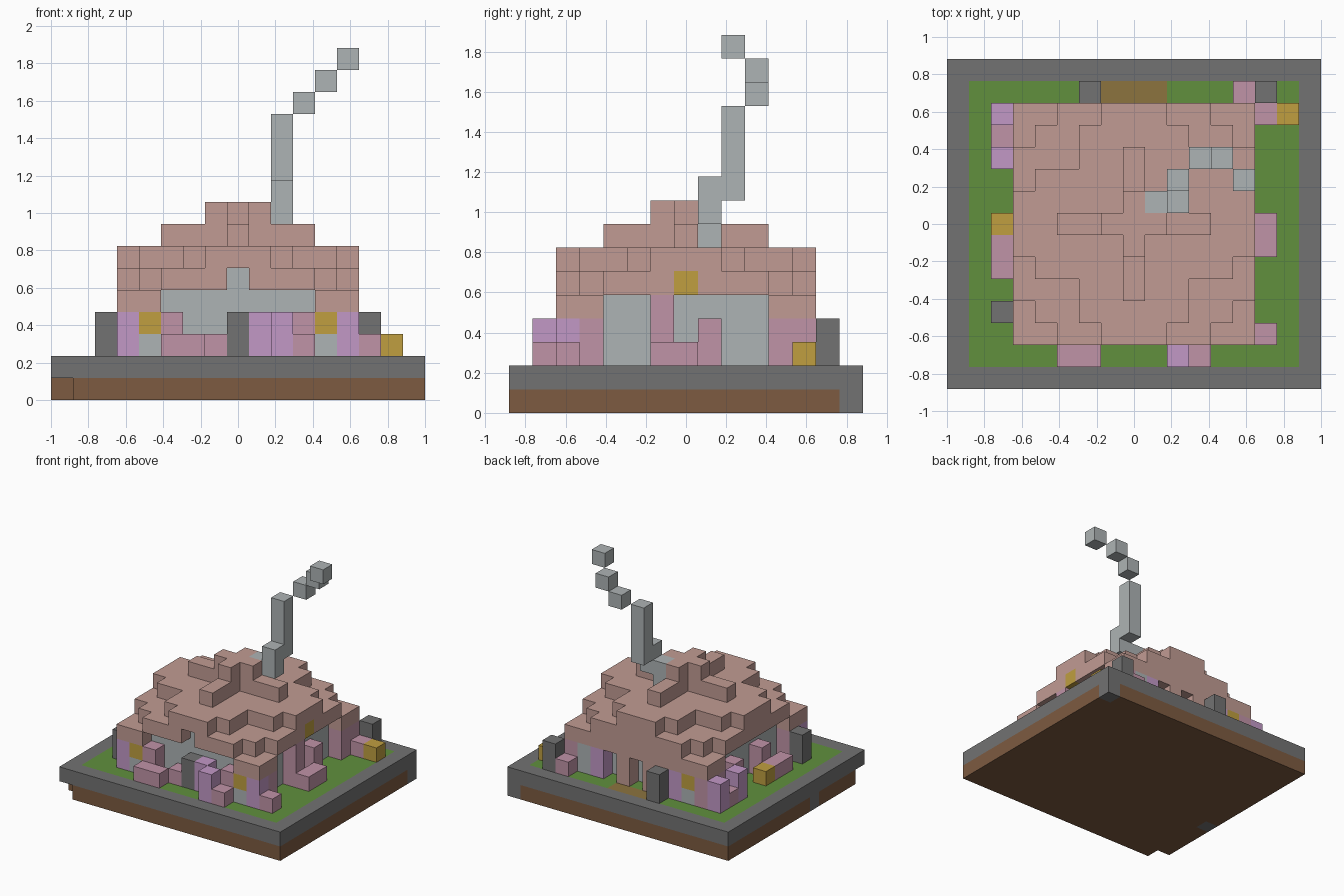
import bpy
import bmesh
from mathutils import Vector

cube = bpy.data.objects.get("Cube")
if cube:
    bpy.data.objects.remove(cube, do_unlink=True)

UNIT = 2 / 17  # edge length of one block


def make_material(name, rgb):
    color = [(c / 255) ** 2.2 for c in rgb] + [1]
    mat = bpy.data.materials.new(name)
    mat.use_nodes = True
    mat.diffuse_color = color
    bsdf = mat.node_tree.nodes["Principled BSDF"]
    bsdf.inputs["Base Color"].default_value = color
    bsdf.inputs["Roughness"].default_value = 0.9
    return mat


STONE = make_material("dark stone", (114, 114, 114))
SOIL = make_material("brown soil", (124, 91, 67))
GRASS = make_material("green grass", (97, 143, 64))
PATH = make_material("tan path", (139, 115, 65))
ROOF = make_material("dusty pink", (192, 154, 146))
WALL = make_material("pale grey", (172, 178, 179))
ROSE = make_material("rose", (191, 146, 166))
LILAC = make_material("lilac", (193, 151, 197))
GOLD = make_material("gold", (190, 157, 66))

cells = {}  # block position -> (part name, material)


def fill(part, mat, xs, ys, zs):
    """Fill an inclusive range of blocks; a single number means one block."""
    spans = [(s, s) if isinstance(s, int) else s for s in (xs, ys, zs)]
    for x in range(spans[0][0], spans[0][1] + 1):
        for y in range(spans[1][0], spans[1][1] + 1):
            for z in range(spans[2][0], spans[2][1] + 1):
                cells[x, y, z] = (part, mat)


LOW, TALL = 2, (2, 3)

# Ground slab: soil, stone rim, lawn, path, uneven corners
fill("soil_base", SOIL, (-8, 8), (-7, 7), 0)
fill("stone_rim", STONE, (-8, 8), (-7, 7), 1)
fill("stone_rim", STONE, 8, 7, 0)
fill("stone_rim", STONE, -8, -2, 0)
del cells[-8, -7, 0]
fill("lawn", GRASS, (-7, 7), (-6, 6), 1)
fill("path", PATH, (-1, 1), 6, 1)

# House walls
fill("walls", WALL, (-4, 4), (-4, 4), (2, 5))

# Stepped roof: half-width of each row, by distance from the middle
for level, widths in ((5, (5, 5, 5, 5, 4, 3)), (6, (5, 5, 4, 2, 2, 1))):
    for row, half in enumerate(widths):
        for y in {row, -row}:
            fill("roof", ROOF, (-half, half), y, level)
for sx in (-1, 1):
    for sy in (-1, 1):
        for a, b in ((4, 5), (5, 4), (5, 5), (4, 4)):
            fill("roof", ROOF, sx * a, sy * b, 4)
fill("roof", ROOF, (-5, 5), 5, 4)
for level, arm in ((7, 3), (8, 1)):
    fill("roof_ridge", ROOF, (-arm, arm), 0, level)
    fill("roof_ridge", ROOF, 0, (-arm, arm), level)
del cells[0, -5, 5]
fill("walls", WALL, 0, -4, 5)
fill("gable_window", GOLD, 5, 0, 5)

# Corner bays with windows
for s in (-1, 1):
    fill("corner_posts", LILAC, 5 * s, -5, TALL)
    fill("corner_walls", WALL, 4 * s, -5, 2)
    fill("corner_windows", GOLD, 4 * s, -5, 3)
    fill("rose_pillars", ROSE, 3 * s, -5, TALL)
    fill("rose_pillars", ROSE, 5 * s, -4, TALL)
    fill("rose_pillars", ROSE, 5 * s, 5, TALL)
    fill("rose_pillars", ROSE, 5 * s, 4, TALL)
    fill("corner_posts", LILAC, 3 * s, 5, TALL)
    fill("corner_walls", WALL, 4 * s, 5, TALL)
    fill("back_pillars", ROOF, s, 5, TALL)
fill("corner_windows", GOLD, -4, 5, 3)

# Side pillars under the eaves
fill("rose_pillars", ROSE, 5, -1, (2, 4))
fill("rose_pillars", ROSE, 5, 1, TALL)
fill("rose_pillars", ROSE, -5, -1, TALL)
fill("rose_pillars", ROSE, -5, 2, TALL)

# Flower blocks around the house
for x, y in ((-3, -6), (-2, -6), (-1, -5), (3, -6), (6, -5), (6, -1), (6, 0),
             (6, 5), (5, 6), (-6, 4), (-6, -1), (-6, -2)):
    fill("rose_flowers", ROSE, x, y, LOW)
for x, y in ((1, -5), (2, -6), (-6, 3), (-6, 5)):
    fill("lilac_flowers", LILAC, x, y, TALL)
for x, y in ((7, 5), (-6, 0)):
    fill("gold_flowers", GOLD, x, y, LOW)
for x, y in ((0, -5), (6, 6), (-2, 6), (-6, -4)):
    fill("stone_posts", STONE, x, y, TALL)

# Chimney and drifting smoke
fill("chimney", WALL, 1, 1, (7, 8))
fill("chimney", WALL, 2, 1, (8, 9))
fill("smoke", WALL, 2, 2, (9, 12))
for x, y, z in ((3, 3, 13), (4, 3, 14), (5, 2, 15)):
    fill("smoke", WALL, x, y, z)


# Build each part from the exposed faces of its blocks
def build(part, mat):
    bm = bmesh.new()
    for pos, owner in cells.items():
        if owner[0] != part:
            continue
        centre = Vector(pos) + Vector((0, 0, 0.5))
        for axis in range(3):
            for sign in (-1, 1):
                n = Vector((0, 0, 0))
                n[axis] = sign
                if tuple(int(v) for v in Vector(pos) + n) in cells:
                    continue
                u = Vector((0, 0, 0))
                u[(axis + 1) % 3] = 0.5
                v = n.cross(u)
                mid = centre + n / 2
                bm.faces.new([bm.verts.new((mid + c) * UNIT)
                              for c in (-u - v, u - v, u + v, v - u)])
    bmesh.ops.remove_doubles(bm, verts=bm.verts, dist=UNIT / 100)
    mesh = bpy.data.meshes.new(part)
    bm.to_mesh(mesh)
    bm.free()
    mesh.materials.append(mat)
    bpy.context.collection.objects.link(bpy.data.objects.new(part, mesh))


for part, mat in dict(cells.values()).items():
    build(part, mat)
